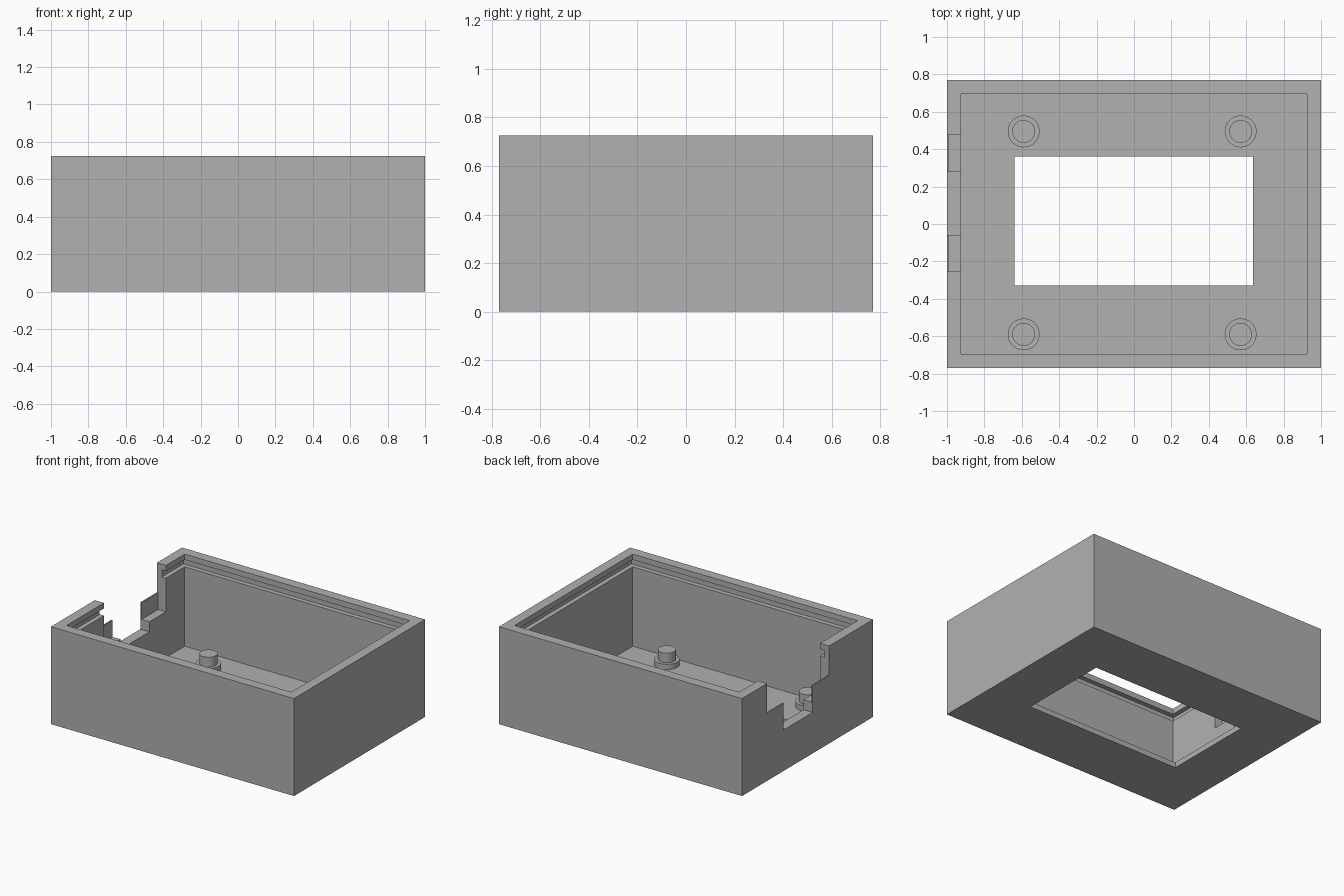
import bpy
import bmesh
from mathutils import Matrix, Vector

old = bpy.data.objects.get("Cube")
if old:
    bpy.data.objects.remove(old, do_unlink=True)

grey = bpy.data.materials.new("plain_grey")
grey.use_nodes = True
colour = (0.44, 0.44, 0.44, 1)
grey.diffuse_color = colour
grey.node_tree.nodes["Principled BSDF"].inputs["Base Color"].default_value = colour


def add_mesh(name, bm):
    mesh = bpy.data.meshes.new(name)
    bm.to_mesh(mesh)
    bm.free()
    mesh.materials.append(grey)
    obj = bpy.data.objects.new(name, mesh)
    bpy.context.collection.objects.link(obj)
    return obj


def box(name, x, y, z):
    """Box between the given (min, max) pairs."""
    low, high = (Vector(c) for c in zip(x, y, z))
    bm = bmesh.new()
    place = Matrix.Translation((low + high) / 2) @ Matrix.Diagonal((high - low).to_4d())
    bmesh.ops.create_cube(bm, size=1, matrix=place)
    return add_mesh(name, bm)


def cut(target, x, y, z):
    """Subtract a box from the target."""
    cutter = box("cutter", x, y, z)
    cutter.hide_render = True
    mod = target.modifiers.new("cut", "BOOLEAN")
    mod.operation = "DIFFERENCE"
    mod.solver = "EXACT"
    mod.object = cutter
    bpy.context.view_layer.objects.active = target
    bpy.ops.object.modifier_apply(modifier=mod.name)
    bpy.data.objects.remove(cutter, do_unlink=True)


def cylinder(name, x, y, z, radius):
    bm = bmesh.new()
    bmesh.ops.create_cone(bm, cap_ends=True, segments=48, radius1=radius, radius2=radius,
                          depth=z[1] - z[0],
                          matrix=Matrix.Translation((x, y, sum(z) / 2)))
    obj = add_mesh(name, bm)
    bpy.ops.object.select_all(action="DESELECT")
    obj.select_set(True)
    bpy.context.view_layer.objects.active = obj
    bpy.ops.object.shade_smooth_by_angle()


# Enclosure shell with its cavity and lid groove
floor = 0.04
shell = box("enclosure_shell", (-1, 1), (-0.77, 0.77), (0, 0.725))
cut(shell, (-0.925, 0.925), (-0.695, 0.695), (floor, 1))
cut(shell, (-0.96, 0.96), (-0.73, 0.73), (0.63, 0.683))

# Screen opening in the floor
cut(shell, (-0.64, 0.635), (-0.33, 0.36), (-0.2, 0.2))

# Stepped connector notch in the right wall, with a thin outer skin on the shoulders
cut(shell, (-1.1, -0.85), (-0.255, 0.475), (0.505, 1))
cut(shell, (-0.99, -0.85), (-0.255, 0.475), (0.38, 0.9))
cut(shell, (-1.1, -0.85), (-0.06, 0.28), (0.305, 0.95))

# Mounting posts with wider collars
for side, x in (("right", -0.59), ("left", 0.57)):
    for end, y in (("front", -0.59), ("back", 0.495)):
        cylinder(f"{end}_{side}_collar", x, y, (floor - 0.01, 0.08), 0.085)
        cylinder(f"{end}_{side}_post", x, y, (floor, 0.152), 0.061)
